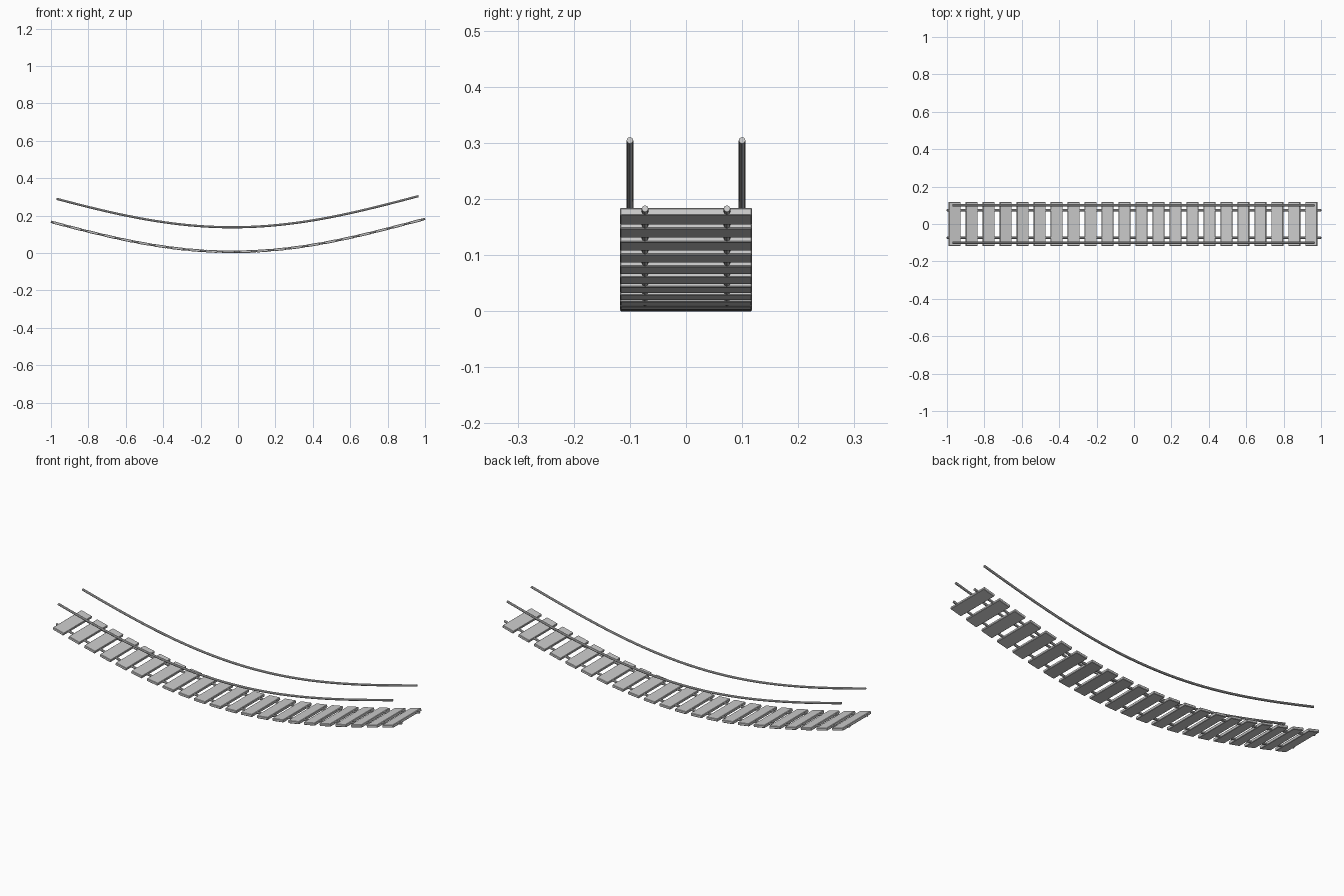
import bpy, math

if "Cube" in bpy.data.objects:
    bpy.data.objects.remove(bpy.data.objects["Cube"])

BASE, SAG, LOW_X = 0.007, 0.168, -0.03
HALF_PI = math.pi / 2


def height(x):
    return BASE + SAG * (1 - math.cos(HALF_PI * (x - LOW_X)))


def pitch(x):
    return math.atan(SAG * HALF_PI * math.sin(HALF_PI * (x - LOW_X)))


def rope(name, x0, x1, y, lift, radius, steps=36):
    curve = bpy.data.curves.new(name, 'CURVE')
    curve.dimensions = '3D'
    curve.bevel_depth = radius
    curve.bevel_resolution = 2
    curve.use_fill_caps = True
    spline = curve.splines.new('POLY')
    spline.points.add(steps)
    for i, p in enumerate(spline.points):
        x = x0 + (x1 - x0) * i / steps
        p.co = (x, y, height(x) + lift, 1)
    ob = bpy.data.objects.new(name, curve)
    bpy.context.collection.objects.link(ob)
    bpy.ops.object.select_all(action='DESELECT')
    ob.select_set(True)
    bpy.context.view_layer.objects.active = ob
    bpy.ops.object.convert(target='MESH')
    bpy.ops.object.shade_smooth_by_angle()


# Deck ropes threaded through the planks, and hand ropes above them
for side, y in (("front", -1), ("back", 1)):
    rope("deck_rope_" + side, -1.0, 1.0, 0.073 * y, 0, 0.006)
    rope("hand_rope_" + side, -0.97, 0.965, 0.1 * y, 0.131, 0.006)

# Planks following the sag of the bridge
COUNT = 22
for i in range(COUNT):
    x = -0.959 + 1.908 * i / (COUNT - 1)
    bpy.ops.mesh.primitive_cube_add(size=1, location=(x, 0, height(x)),
                                    rotation=(0, -pitch(x), 0))
    plank = bpy.context.object
    plank.name = f"plank_{i + 1:02d}"
    plank.scale = (0.064, 0.236, 0.014)
    bpy.ops.object.transform_apply(location=False, rotation=False, scale=True)
    bevel = plank.modifiers.new("worn_edges", 'BEVEL')
    bevel.width = 0.002
    bevel.segments = 1
